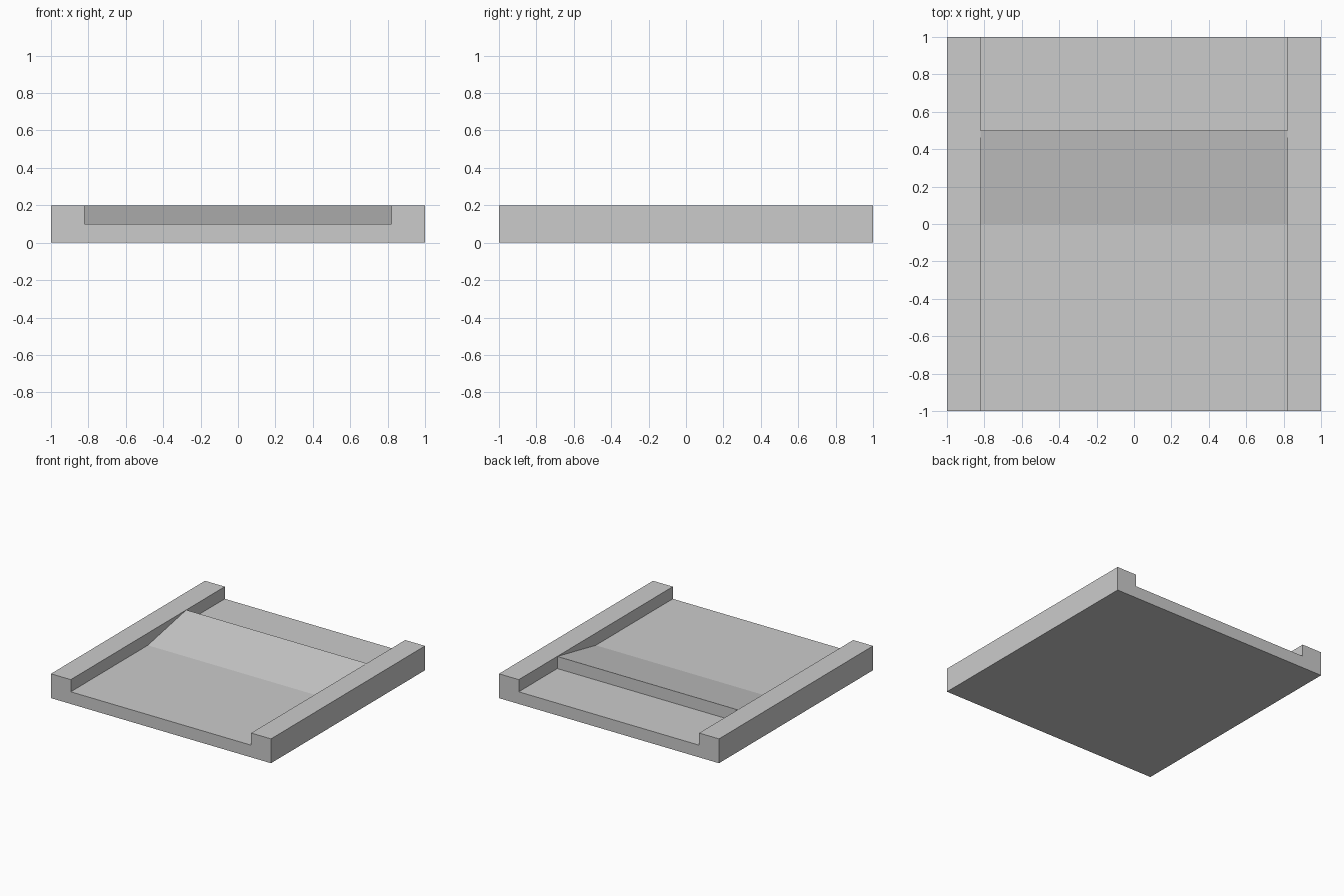
import bpy
import bmesh

if "Cube" in bpy.data.objects:
    bpy.data.objects.remove(bpy.data.objects["Cube"])


def extrude_profile(name, profile, half_width):
    """Extrude a (y, z) outline along x, centred on x = 0."""
    bm = bmesh.new()
    face = bm.faces.new([bm.verts.new((-half_width, y, z)) for y, z in profile])
    geom = bmesh.ops.extrude_face_region(bm, geom=[face])["geom"]
    verts = [g for g in geom if isinstance(g, bmesh.types.BMVert)]
    bmesh.ops.translate(bm, verts=verts, vec=(2 * half_width, 0, 0))
    bmesh.ops.recalc_face_normals(bm, faces=bm.faces)
    mesh = bpy.data.meshes.new(name)
    bm.to_mesh(mesh)
    bm.free()
    obj = bpy.data.objects.new(name, mesh)
    bpy.context.collection.objects.link(obj)
    return obj


# Square slab
slab = extrude_profile("ramp_tile", [(-1, 0), (1, 0), (1, 0.2), (-1, 0.2)], 1.0)

# Channel between the side rails: flat floor, ramp, sheer drop, flat floor
channel = extrude_profile("channel_cutter", [
    (-1.1, 0.1), (0, 0.1), (0.5, 0.1995), (0.5, 0.1),
    (1.1, 0.1), (1.1, 0.3), (-1.1, 0.3)], 0.82)
channel.hide_render = True
channel.display_type = 'WIRE'

# Cut the channel out of the slab
cut = slab.modifiers.new("channel", 'BOOLEAN')
cut.operation = 'DIFFERENCE'
cut.solver = 'EXACT'
cut.object = channel
